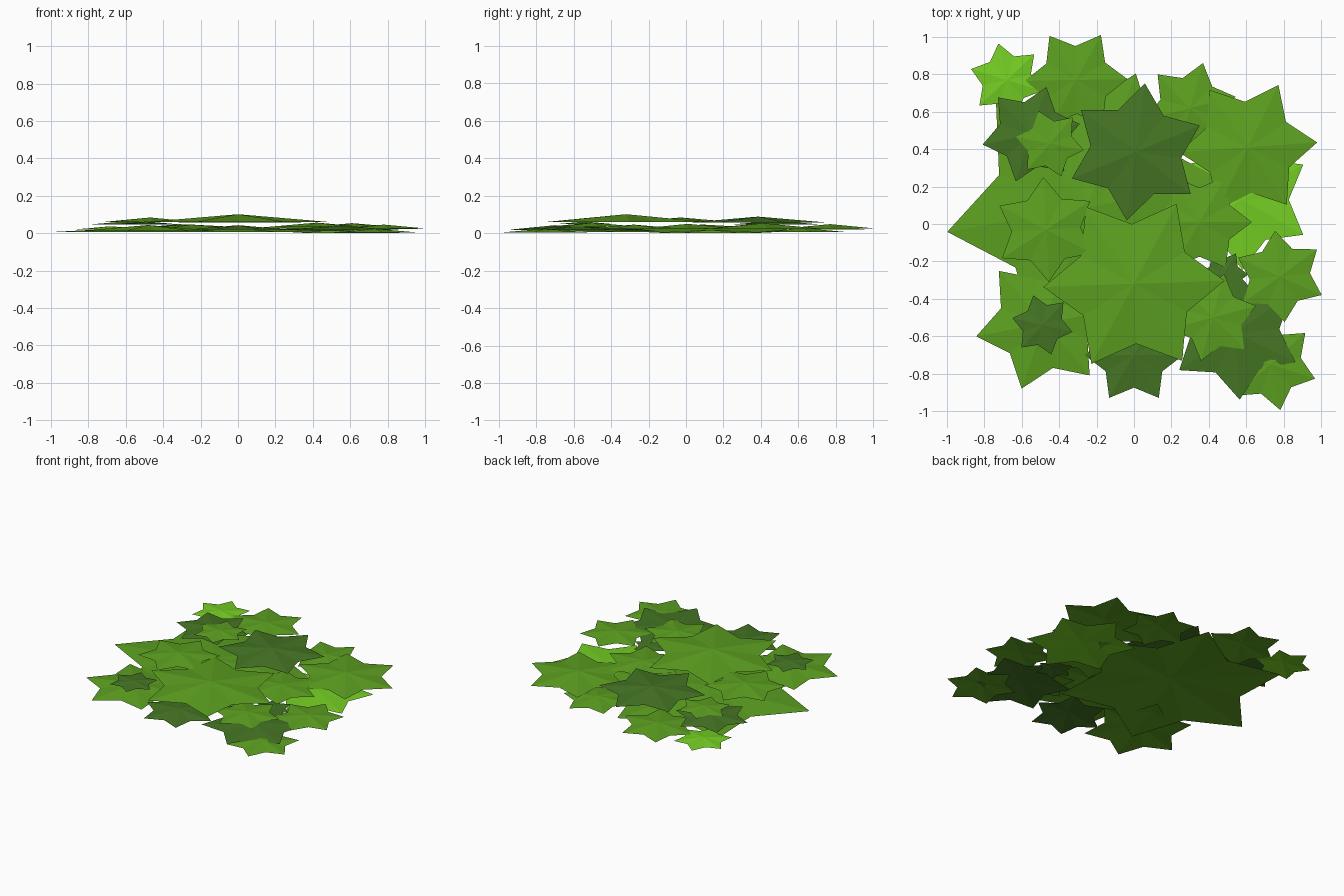
import bpy, math

if "Cube" in bpy.data.objects:
    bpy.data.objects.remove(bpy.data.objects["Cube"])

# Three flat greens
def make_mat(name, rgb):
    m = bpy.data.materials.new(name)
    m.diffuse_color = (*rgb, 1)
    m.use_nodes = True
    m.node_tree.nodes["Principled BSDF"].inputs["Base Color"].default_value = m.diffuse_color
    return m

MATS = {
    "g": make_mat("leaf green", (0.11, 0.36, 0.015)),
    "d": make_mat("dark green", (0.06, 0.18, 0.018)),
    "b": make_mat("bright green", (0.18, 0.63, 0.018)),
}

# One leaf: an open, shallow six-pointed star with a raised centre
def star_leaf(name, x, y, r, turn, z, col, h=None, inner=0.66):
    h = 0.085 * r if h is None else h
    verts = [(x, y, z + h)]
    for i in range(12):
        a = math.radians(turn + 30 * i)
        k = r if i % 2 == 0 else r * inner
        verts.append((x + k * math.cos(a), y + k * math.sin(a), z))
    faces = [(0, i + 1, (i + 1) % 12 + 1) for i in range(12)]
    me = bpy.data.meshes.new(name)
    me.from_pydata(verts, [], faces)
    me.materials.append(MATS[col])
    ob = bpy.data.objects.new(name, me)
    bpy.context.collection.objects.link(ob)

# Ground layer
star_leaf("leaf_bright_right", 0.58, 0.13, 0.375, 30, 0.0, "b", 0.018)
star_leaf("leaf_large_left", -0.25, 0.09, 0.76, 10, 0.006, "g", 0.04)
star_leaf("leaf_upper_right", 0.30, 0.62, 0.25, 14, 0.006, "g")
star_leaf("leaf_lower_right", 0.73, -0.75, 0.25, 42, 0.003, "g")
star_leaf("leaf_dark_lower_right", 0.54, -0.58, 0.36, 34, 0.018, "d", 0.02)
star_leaf("leaf_dark_small_right", 0.48, -0.27, 0.13, 0, 0.012, "d")
star_leaf("leaf_lower_left", -0.48, -0.53, 0.37, 11, 0.012, "g")

# Middle layer
star_leaf("leaf_centre_right", 0.35, 0.01, 0.28, 0, 0.026, "g")
star_leaf("leaf_right", 0.61, 0.41, 0.37, 4, 0.022, "g")
star_leaf("leaf_side_right", 0.78, -0.28, 0.245, 36, 0.025, "g")
star_leaf("leaf_front_right", 0.42, -0.50, 0.24, 15, 0.036, "g")
star_leaf("leaf_dark_front", 0.0, -0.70, 0.265, 0, 0.02, "d")
star_leaf("leaf_bright_back", -0.68, 0.77, 0.20, 43, 0.02, "b")
star_leaf("leaf_back", -0.31, 0.77, 0.275, 1, 0.025, "g")
star_leaf("leaf_dark_back_left", -0.55, 0.48, 0.265, 12, 0.045, "d")

# Top layer
star_leaf("leaf_dark_small_left", -0.49, -0.54, 0.165, 47, 0.048, "d")
star_leaf("leaf_small_back_left", -0.45, 0.43, 0.185, 49, 0.065, "g")
star_leaf("leaf_left", -0.47, -0.03, 0.28, 33, 0.06, "g")
star_leaf("leaf_dark_centre", 0.01, 0.385, 0.37, 22.5, 0.057, "d")
star_leaf("leaf_centre", 0.0, -0.32, 0.485, 2, 0.06, "g")
